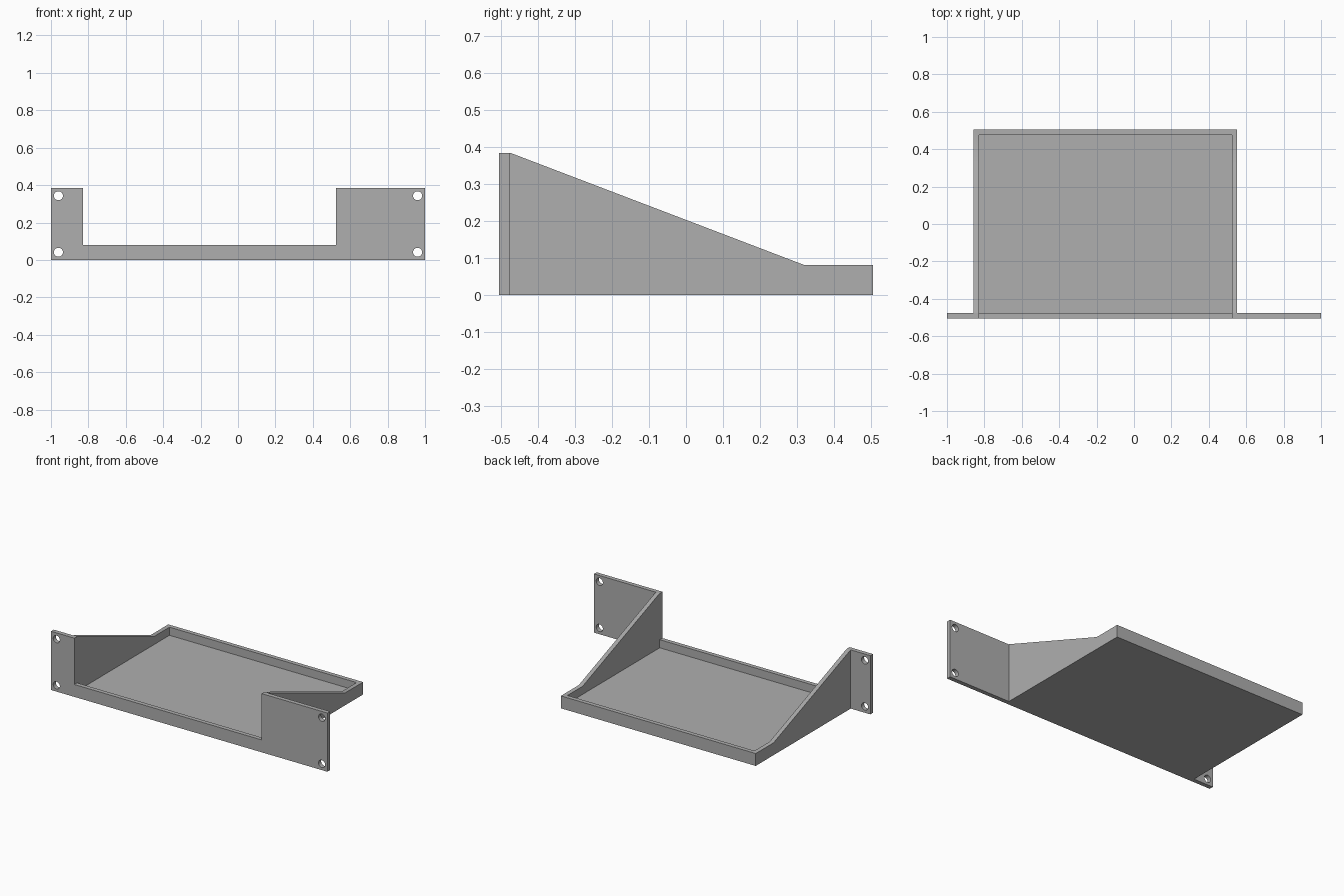
import bpy, bmesh
from mathutils import Vector, Matrix

if "Cube" in bpy.data.objects:
    bpy.data.objects.remove(bpy.data.objects["Cube"], do_unlink=True)

# Overall dimensions
WALL = 0.028
FRONT, BACK = -0.505, 0.505
LEFT, RIGHT = 0.552, -0.858
LIP, TOP = 0.081, 0.384
PANEL_BACK = FRONT + WALL

steel = bpy.data.materials.new("plain grey")
steel.use_nodes = True
grey = (0.43, 0.43, 0.43, 1)
steel.diffuse_color = grey
steel.node_tree.nodes["Principled BSDF"].inputs["Base Color"].default_value = grey


def make_object(name, bm):
    bmesh.ops.recalc_face_normals(bm, faces=bm.faces)
    mesh = bpy.data.meshes.new(name)
    bm.to_mesh(mesh)
    bm.free()
    mesh.materials.append(steel)
    obj = bpy.data.objects.new(name, mesh)
    bpy.context.collection.objects.link(obj)
    return obj


def extrude_profile(name, points, offset):
    """Fill a closed profile and extrude it along the offset."""
    bm = bmesh.new()
    face = bm.faces.new([bm.verts.new(p) for p in points])
    new = bmesh.ops.extrude_face_region(bm, geom=[face])["geom"]
    verts = [g for g in new if isinstance(g, bmesh.types.BMVert)]
    bmesh.ops.translate(bm, verts=verts, vec=Vector(offset))
    return make_object(name, bm)


def combine(target, tool, operation):
    """Apply a boolean and discard the tool object."""
    tool.hide_render = True
    mod = target.modifiers.new(operation.lower(), "BOOLEAN")
    mod.operation, mod.object, mod.solver = operation, tool, "EXACT"
    bpy.context.view_layer.objects.active = target
    bpy.ops.object.modifier_apply(modifier=mod.name)
    bpy.data.objects.remove(tool, do_unlink=True)


# Tray body with sloping side walls, from its side profile
side = [(PANEL_BACK, 0), (BACK, 0), (BACK, LIP), (0.32, LIP), (PANEL_BACK + 0.003, TOP), (PANEL_BACK, TOP)]
shelf = extrude_profile("rack_shelf", [(RIGHT, y, z) for y, z in side], (LEFT - RIGHT, 0, 0))

# Hollow out the tray, leaving the floor, side walls and back lip
in_right, in_left = RIGHT + WALL, LEFT - WALL
pocket = [(in_right, -1, WALL), (in_left, -1, WALL), (in_left, BACK - WALL, WALL), (in_right, BACK - WALL, WALL)]
combine(shelf, extrude_profile("tray_pocket", pocket, (0, 0, 1)), "DIFFERENCE")

# Front panel with mounting ears and a wide opening
outline = [(-1, 0), (1, 0), (1, TOP), (in_left, TOP), (in_left, LIP),
           (in_right, LIP), (in_right, TOP), (-1, TOP)]
panel = extrude_profile("front_panel", [(x, FRONT, z) for x, z in outline], (0, WALL, 0))

# Screw holes in the ears
for x in (-0.96, 0.96):
    for z in (0.041, 0.343):
        bm = bmesh.new()
        bmesh.ops.create_cone(bm, cap_ends=True, segments=32, radius1=0.024, radius2=0.024, depth=0.2)
        bm.transform(Matrix.Translation((x, FRONT, z)) @ Matrix.Rotation(1.5708, 4, "X"))
        combine(panel, make_object("screw_hole", bm), "DIFFERENCE")

combine(shelf, panel, "UNION")

# Smooth only the hole walls
bpy.ops.object.select_all(action="DESELECT")
shelf.select_set(True)
bpy.context.view_layer.objects.active = shelf
bpy.ops.object.shade_smooth_by_angle(angle=0.5)
